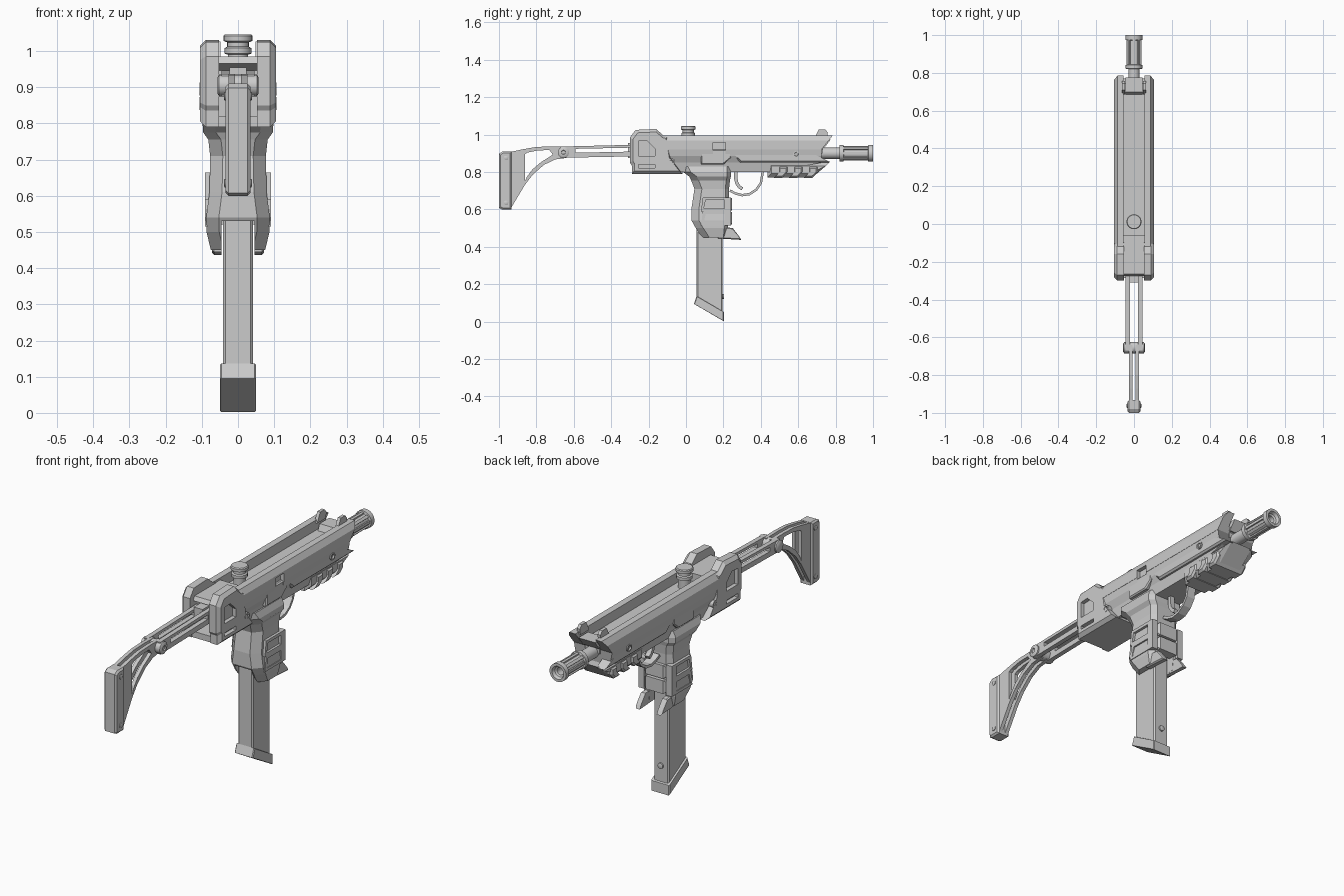
import bpy, bmesh, math
from mathutils import Vector, Matrix

if "Cube" in bpy.data.objects:
    bpy.data.objects.remove(bpy.data.objects["Cube"])


def finish(name, bm, mirror=False, smooth=False):
    bmesh.ops.recalc_face_normals(bm, faces=bm.faces)
    me = bpy.data.meshes.new(name)
    bm.to_mesh(me)
    bm.free()
    ob = bpy.data.objects.new(name, me)
    bpy.context.collection.objects.link(ob)
    bpy.context.view_layer.objects.active = ob
    bpy.ops.object.select_all(action='DESELECT')
    ob.select_set(True)
    if mirror:
        m = ob.modifiers.new("mirror", 'MIRROR')
        m.use_mirror_merge = False
        bpy.ops.object.modifier_apply(modifier="mirror")
    if smooth:
        bpy.ops.object.shade_smooth_by_angle(angle=math.radians(35))
    return ob


def loft(name, rings, closed=False, mirror=False, smooth=False):
    bm = bmesh.new()
    vs = [[bm.verts.new(p) for p in r] for r in rings]
    n = len(rings[0])
    for i in range(len(vs) if closed else len(vs) - 1):
        a, b = vs[i], vs[(i + 1) % len(vs)]
        for k in range(n):
            bm.faces.new((a[k], a[(k + 1) % n], b[(k + 1) % n], b[k]))
    if not closed:
        bm.faces.new(vs[0])
        bm.faces.new(vs[-1])
    return finish(name, bm, mirror, smooth)


# side profile (y, z) pushed along x, with optional chamfer c on the outer face
def prism(name, prof, x0, x1, c=0.0, mirror=False):
    ys, zs = [p[0] for p in prof], [p[1] for p in prof]
    cy, cz = (min(ys) + max(ys)) / 2, (min(zs) + max(zs)) / 2
    hy, hz = max(ys) - cy, max(zs) - cz
    def ring(x, i=0):
        return [(x, cy + (y - cy) * (1 - i / hy), cz + (z - cz) * (1 - i / hz)) for y, z in prof]
    rings = [ring(x0), ring(x1 - c)] + ([ring(x1, c)] if c else [])
    if c and x0 < 0:
        rings = [ring(x0, c), ring(x0 + c)] + rings[1:]
    return loft(name, rings, mirror=mirror)


def rect(y0, y1, z0, z1):
    return [(y0, z0), (y1, z0), (y1, z1), (y0, z1)]


# plate with a hole: outer and inner outlines with equal point counts
def frame(name, outer, inner, x0, x1, mirror=True):
    loops = [(outer, x0), (outer, x1), (inner, x1), (inner, x0)]
    return loft(name, [[(x, y, z) for y, z in o] for o, x in loops], closed=True, mirror=mirror)


# strip of constant thickness following a path
def ribbon(name, path, t, w):
    pts = [Vector(p) for p in path]
    a, b = [], []
    for i, p in enumerate(pts):
        d = (pts[min(i + 1, len(pts) - 1)] - pts[max(i - 1, 0)]).normalized()
        n = Vector((-d.y, d.x)) * t / 2
        a.append(p + n)
        b.append(p - n)
    return prism(name, [tuple(p) for p in a + b[::-1]], -w, w)


# turned part: (radius, height) list around an axis
def lathe(name, prof, loc, axis, n=20, mirror=False):
    rot = Vector((0, 0, 1)).rotation_difference(Vector(axis)).to_matrix()
    rings = [[rot @ Vector((r * math.cos(2 * math.pi * k / n), r * math.sin(2 * math.pi * k / n), h)) + Vector(loc)
              for k in range(n)] for r, h in prof]
    return loft(name, rings, mirror=mirror, smooth=True)


def cut(ob, prof, x0, x1, mirror=False):
    cutter = prism("cutter", prof, x0, x1, mirror=mirror)
    cutter.hide_render = True
    bpy.context.view_layer.objects.active = ob
    m = ob.modifiers.new("cut", 'BOOLEAN')
    m.operation, m.object, m.solver = 'DIFFERENCE', cutter, 'EXACT'
    bpy.ops.object.modifier_apply(modifier="cut")
    bpy.data.objects.remove(cutter)


# cross-section half (x, z) mirrored, run along y with a sloped front
def section(name, half, y0, front):
    full = half + [(-x, z) for x, z in half[::-1]]
    return loft(name, [[(x, y0, z) for x, z in full], [(x, front(z), z) for x, z in full]])


# upper receiver: open-topped channel with side rails and raked nose
upper = section("upper_receiver", [(.035, .945), (.055, .945), (.055, .995), (.088, .995), (.105, .968), (.105, .92), (.035, .92)],
                -.13, lambda z: .725 + (z - .92) * .8)
cut(upper, rect(.145, .21, .88, .958), .085, .2)
prism("channel_floor", rect(-.13, .73, .90, .935), -.04, .04)
prism("channel_front_block", [(.68, .93), (.74, .93), (.775, .975), (.70, .975)], -.045, .045)
prism("front_sight_ear", [(.685, .98), (.755, .98), (.758, 1.01), (.745, 1.027), (.71, 1.027)], .048, .064, mirror=True)

# lower receiver
lower = section("lower_receiver", [(.104, .922), (.098, .885), (.082, .85), (.072, .80)], -.11,
                lambda z: .725 - (.92 - z) * 2.3 if z < .84 else .725)
cut(lower, rect(.145, .21, .882, .958), .085, .2)
prism("side_panel", [(.08, .84), (.20, .84), (.24, .875), (.24, .92), (.08, .92)], .06, .1, .006, True)

# nose cheek and handguard with slanted ribs
prism("nose_cheek", [(.29, .85), (.77, .85), (.655, .92), (.23, .92)], .05, .099, .008, True)
prism("handguard", [(.435, .77), (.675, .77), (.77, .855), (.435, .855)], -.08, .08, .022)
for i, y in enumerate((.47, .55, .63)):
    prism("handguard_rib_%d" % i, [(y, .768), (y + .045, .768), (y + .075, .80), (y + .075, .83), (y + .03, .83), (y + .03, .80)],
          -.087, .087, .01)

# rear housing: two hollow cheeks, bridge and floor
cheek = prism("rear_cheek", [(-.30, .985), (-.27, 1.025), (-.16, 1.03), (-.12, .995), (-.10, .99), (-.08, .87), (-.02, .79),
                             (-.29, .79), (-.29, .835), (-.30, .85)], .052, .105, .016, True)
cut(cheek, [(-.255, .885), (-.255, .965), (-.21, .968), (-.165, .925), (-.165, .885)], .085, .15, True)
cut(cheek, rect(-.255, -.165, .822, .84), .085, .15, True)
prism("rear_bridge", [(-.275, .965), (-.265, .985), (-.06, .985), (-.06, .94), (-.12, .94), (-.20, .965)], -.056, .056)
prism("rear_floor", rect(-.285, -.02, .79, .82), -.06, .06)
prism("rear_bulkhead", rect(-.14, -.10, .80, .97), -.06, .06)
for n, y, z, x in (("rear_bolt", -.077, .855, .106), ("front_bolt", .59, .895, .106)):
    lathe(n, [(.018, 0), (.018, .045), (.011, .045), (.009, .037)], (x - .045, y, z), (1, 0, 0), 14, True)

# cocking knob
lathe("cocking_knob", [(.028, .93), (.028, .99), (.037, .993), (.037, 1.008), (.03, 1.012), (.03, 1.024), (.04, 1.028),
                       (.04, 1.042), (.036, 1.046)], (0, .012, 0), (0, 0, 1))

# barrel and muzzle device with long ribs
lathe("barrel", [(.03, .5), (.03, .82), (.044, .822), (.044, .842), (.033, .845), (.033, .972), (.045, .975), (.045, 1.0),
                 (.032, 1.0), (.026, .985), (.018, .98), (.018, .90)], (0, 0, .9), (0, 1, 0), 24)
for i in range(8):
    r = prism("muzzle_rib_%d" % i, rect(.84, .976, .028, .039), -.007, .007)
    r.matrix_world = Matrix.Translation((0, 0, .9)) @ Matrix.Rotation(i * math.pi / 4, 4, 'Y')

# grip: stacked chamfered sections, forked at the bottom
rings = []
for z, b, f, w in ((.83, -.03, .24, .085), (.80, -.015, .24, .098), (.775, .018, .24, .096), (.755, .028, .235, .082),
                   (.71, .045, .23, .077), (.61, .03, .23, .079), (.54, .03, .225, .088), (.50, .052, .225, .087), (.45, .085, .22, .075)):
    rings.append([(w, b + .04, z), (w, f - .02, z), (w - .025, f, z), (.025 - w, f, z), (-w, f - .02, z), (-w, b + .04, z),
                  (.035 - w, b, z), (w - .035, b, z)])
grip = loft("grip", rings)
cut(grip, rect(-.1, .4, .4, .53), -.045, .045)
prism("grip_prong", [(.17, .445), (.295, .437), (.285, .455), (.25, .50), (.17, .51)], .046, .072, .006, True)
for i, z in enumerate((.59, .515)):
    frame("grip_panel_%d" % i, [(.08, z), (.24, z), (.24, z + .075), (.09, z + .075)],
          [(.095, z + .014), (.205, z + .014), (.205, z + .06), (.105, z + .06)], .06, .091)
    prism("grip_front_block_%d" % i, rect(.2, .246, z + .005, z + .07), -.058, .058, .01)

# trigger and guard
ribbon("trigger_guard", [(.235, .70), (.265, .685), (.30, .676), (.34, .682), (.375, .705), (.40, .74), (.41, .80)], .013, .022)
ribbon("trigger", [(.268, .81), (.265, .77), (.272, .74), (.285, .72), (.302, .71)], .018, .012)

# magazine
prism("magazine", [(.057, .11), (.195, .05), (.195, .7), (.057, .7)], -.041, .041, .006)
prism("magazine_base", [(.042, .095), (.202, .002), (.202, .052), (.057, .137)], -.05, .05, .004)
lathe("magazine_catch", [(.014, 0), (.014, .012), (.008, .014)], (0, .19, .135), (0, 1, 0), 12)

# folding stock: front slotted bars, hinge, curved rear plates, butt
frame("stock_front_bar", [(-.67, .876), (-.26, .884), (-.26, .946), (-.67, .936)],
      [(-.59, .903), (-.30, .909), (-.30, .930), (-.59, .924)], .022, .045)
lathe("stock_hinge", [(.022, -.057), (.03, -.052), (.03, .052), (.022, .057), (.012, .057), (.01, .052)], (0, -.655, .905), (1, 0, 0), 18)
frame("stock_rear_plate",
      [(-.95, .905), (-.87, .922), (-.80, .934), (-.72, .937), (-.64, .935), (-.64, .875), (-.70, .867), (-.76, .838), (-.82, .785), (-.862, .73), (-.94, .60)],
      [(-.862, .895), (-.85, .903), (-.80, .914), (-.75, .917), (-.73, .917), (-.712, .893), (-.735, .878), (-.775, .853), (-.82, .815), (-.85, .775), (-.862, .75)],
      .008, .026)
prism("stock_link", rect(-.31, -.12, .875, .955), -.024, .024)
prism("stock_butt", [(-1, .607), (-.985, .60), (-.932, .60), (-.932, .91), (-.98, .91), (-1, .898)], -.034, .034, .008)
for i, z in enumerate((.635, .875)):
    lathe("butt_bolt_%d" % i, [(.012, 0), (.012, .037), (.008, .039)], (0, -.962, z), (1, 0, 0), 12, True)
